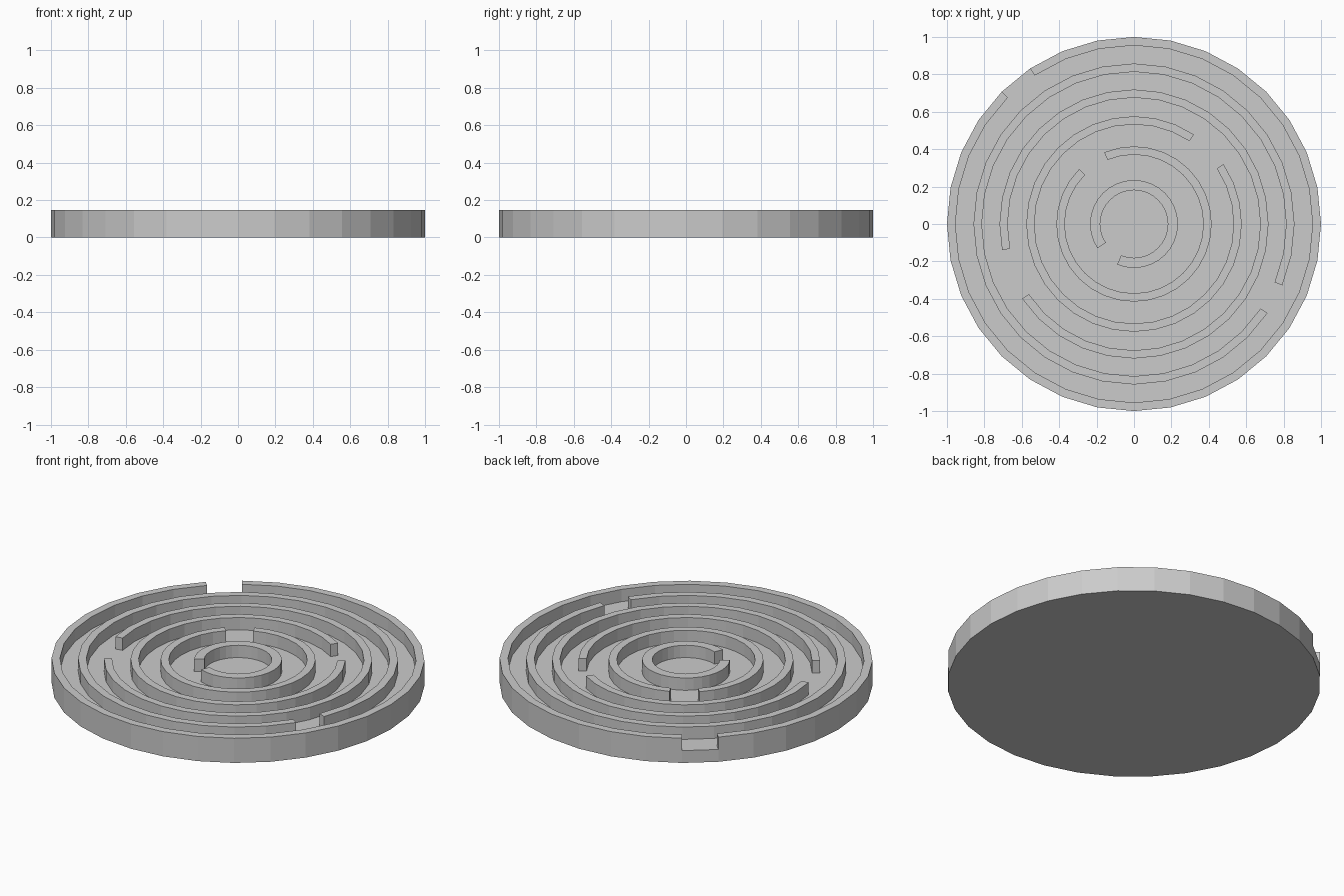
import bpy, bmesh
from math import cos, sin, tau

if "Cube" in bpy.data.objects:
    bpy.data.objects.remove(bpy.data.objects["Cube"])

SIDES = 32
FLOOR_Z, WALL_H = 0.073, 0.073

# Wall rings: outer radius, inner radius, first gap segment, gap segment count
RINGS = [
    (1.000, 0.955, 11, 1),
    (0.858, 0.814, 29, 1),
    (0.719, 0.676, 17, 2),
    (0.576, 0.533, 3, 2),
    (0.415, 0.371, 10, 2),
    (0.235, 0.181, 19, 3),
]

bm = bmesh.new()


def circle(r, z):
    return [bm.verts.new((r * cos(tau * i / SIDES), r * sin(tau * i / SIDES), z))
            for i in range(SIDES)]


def band(a, b):
    """Quads from loop a to loop b, one per segment."""
    return [bm.faces.new((a[i], a[(i + 1) % SIDES], b[(i + 1) % SIDES], b[i]))
            for i in range(SIDES)]


# Underside and lower rim of the base
bottom = circle(1.0, 0)
bm.faces.new(bottom[::-1])
prev = None

# Floor laid out as concentric bands, remembering which cells carry walls
wall_cells = []
for outer, inner, gap, count in RINGS:
    lo, li = circle(outer, FLOOR_Z), circle(inner, FLOOR_Z)
    band(prev or bottom, lo)
    cells = band(lo, li)
    gaps = {(gap + k) % SIDES for k in range(count)}
    wall_cells += [f for i, f in enumerate(cells) if i not in gaps]
    prev = li
bm.faces.new(prev)

# Raise the walls
res = bmesh.ops.extrude_face_region(bm, geom=wall_cells)
bmesh.ops.delete(bm, geom=[f for f in wall_cells if f.is_valid], context='FACES_ONLY')
bmesh.ops.translate(bm, vec=(0, 0, WALL_H),
                    verts=[g for g in res['geom'] if isinstance(g, bmesh.types.BMVert)])
bmesh.ops.recalc_face_normals(bm, faces=bm.faces[:])

mesh = bpy.data.meshes.new("circular_maze")
bm.to_mesh(mesh)
bm.free()
bpy.context.collection.objects.link(bpy.data.objects.new("circular_maze", mesh))
